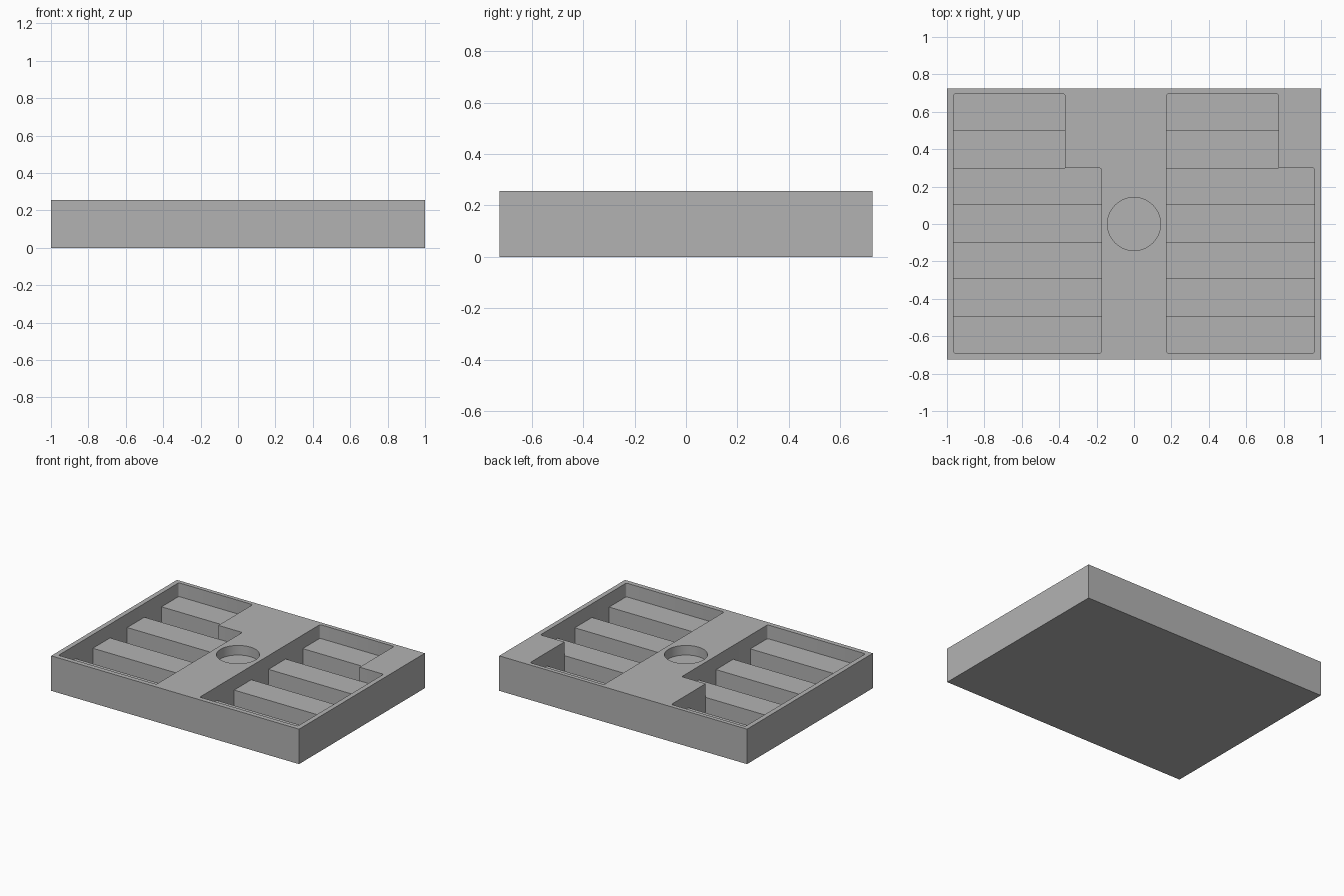
import bpy, bmesh

cube = bpy.data.objects.get("Cube")
if cube:
    bpy.data.objects.remove(cube, do_unlink=True)

# Overall sizes
HALF_Y, HEIGHT = 0.725, 0.255
LEDGE_Z, FLOOR_Z, WELL_Z = 0.155, 0.03, 0.185
Y0, Y1, BANDS = -0.69, 0.695, 7
STEP = (Y1 - Y0) / BANDS
WIDE, NARROW = 0.79, 0.597
POCKETS = {"right": -0.965, "left": 0.175}     # low-x edge of each pocket
NOTCH_Y = Y1 - 2 * STEP

grey = bpy.data.materials.new("plain grey")
grey.use_nodes = True
grey.diffuse_color = (0.45, 0.45, 0.45, 1)
grey.node_tree.nodes["Principled BSDF"].inputs["Base Color"].default_value = grey.diffuse_color


def finish(name, bm):
    bmesh.ops.recalc_face_normals(bm, faces=bm.faces[:])
    mesh = bpy.data.meshes.new(name)
    bm.to_mesh(mesh)
    bm.free()
    mesh.materials.append(grey)
    obj = bpy.data.objects.new(name, mesh)
    bpy.context.collection.objects.link(obj)
    return obj


def prism(name, outline, z0, z1, round_corner=None):
    """Extrude an outline upwards, optionally rounding chosen vertical edges."""
    bm = bmesh.new()
    base = bm.faces.new([bm.verts.new((x, y, z0)) for x, y in outline])
    up = bmesh.ops.extrude_face_region(bm, geom=[base])["geom"]
    for v in up:
        if isinstance(v, bmesh.types.BMVert):
            v.co.z = z1
    if round_corner:
        edges = [e for e in bm.edges
                 if abs(e.verts[0].co.z - e.verts[1].co.z) > 0.01
                 and round_corner(e.verts[0].co)]
        bmesh.ops.bevel(bm, geom=edges, offset=0.01, segments=3,
                        profile=0.5, affect='EDGES')
    return finish(name, bm)


def rect(x0, x1, y0, y1):
    return [(x0, y0), (x1, y0), (x1, y1), (x0, y1)]


def cut(target, cutter):
    mod = target.modifiers.new(cutter.name, 'BOOLEAN')
    mod.operation, mod.solver, mod.object = 'DIFFERENCE', 'EXACT', cutter
    bpy.context.view_layer.objects.active = target
    bpy.ops.object.modifier_apply(modifier=mod.name)
    bpy.data.objects.remove(cutter, do_unlink=True)


# Solid tray block
tray = prism("tray_body", rect(-1, 1, -HALF_Y, HALF_Y), 0, HEIGHT)

# Two stepped pockets
for side, x in POCKETS.items():
    outline = [(x, Y0), (x + WIDE, Y0), (x + WIDE, NOTCH_Y),
               (x + NARROW, NOTCH_Y), (x + NARROW, Y1), (x, Y1)]
    inner = x + NARROW
    cutter = prism(side + "_pocket_cutter", outline, FLOOR_Z, HEIGHT + 0.1,
                   lambda c: not (abs(c.x - inner) < 0.01 and abs(c.y - NOTCH_Y) < 0.01))
    cut(tray, cutter)

# Round well in the middle
bm = bmesh.new()
bmesh.ops.create_cone(bm, cap_ends=True, segments=64, radius1=0.142, radius2=0.142, depth=0.2)
bmesh.ops.translate(bm, verts=bm.verts[:], vec=(0, 0, WELL_Z + 0.1))
cut(tray, finish("well_cutter", bm))

# Raised ledges on every other band, set slightly into the walls
SINK = 0.012
for side, x in POCKETS.items():
    for i in range(0, BANDS, 2):
        low, high = Y0 + i * STEP, Y0 + (i + 1) * STEP
        width = NARROW if i == BANDS - 1 else WIDE
        if i == 0:
            low -= SINK
        if i == BANDS - 1:
            high += SINK
        prism(f"{side}_ledge_{i // 2 + 1}",
              rect(x - SINK, x + width + SINK, low, high), FLOOR_Z - 0.01, LEDGE_Z)

# Smooth the well wall and rounded corners only
bpy.ops.object.select_all(action='DESELECT')
tray.select_set(True)
bpy.context.view_layer.objects.active = tray
bpy.ops.object.shade_smooth_by_angle(angle=0.6)
